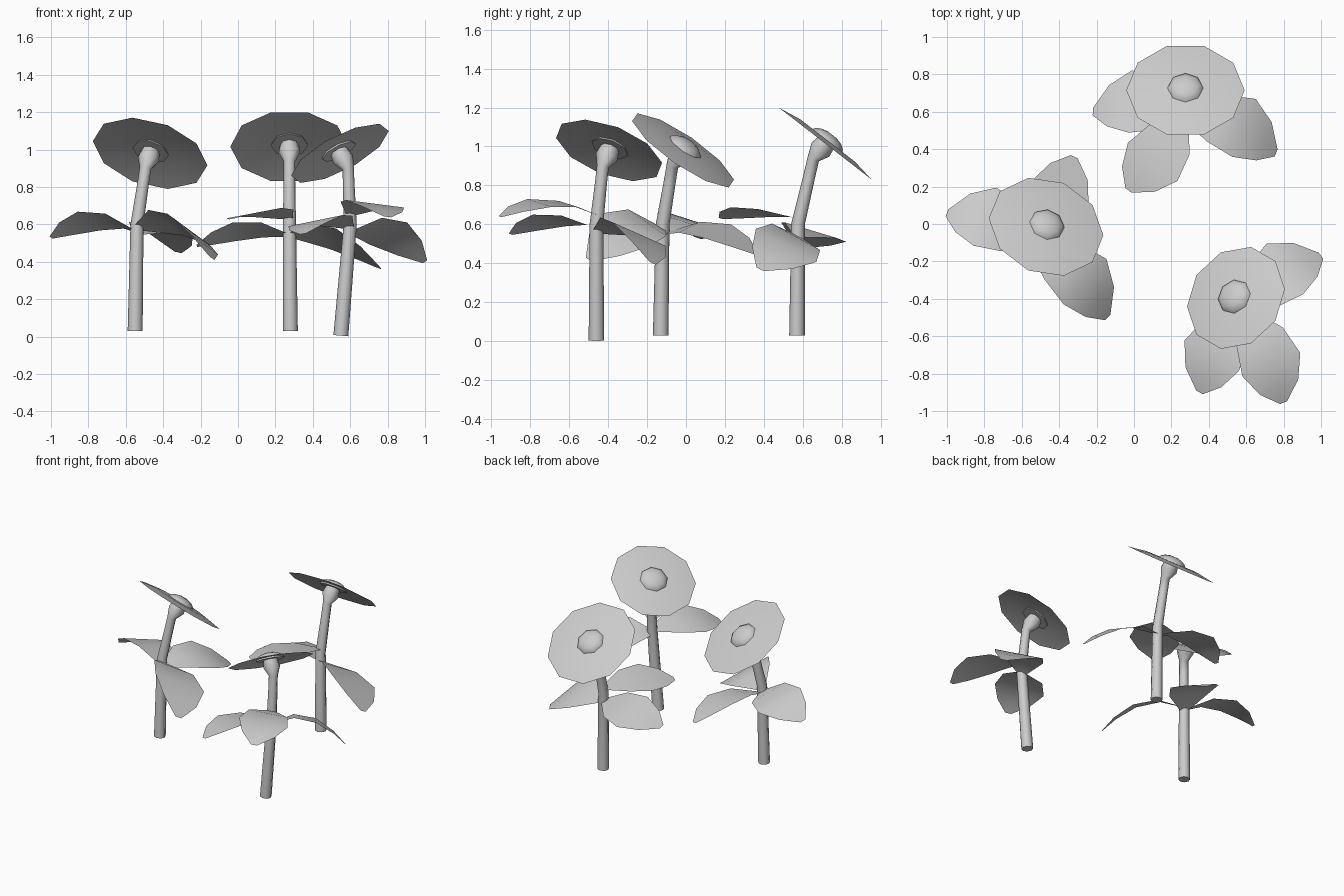
import bpy, math
from mathutils import Vector

if "Cube" in bpy.data.objects:
    bpy.data.objects.remove(bpy.data.objects["Cube"])


def finish(name, verts, faces, angle=50):
    me = bpy.data.meshes.new(name)
    me.from_pydata([tuple(v) for v in verts], [], faces)
    ob = bpy.data.objects.new(name, me)
    bpy.context.collection.objects.link(ob)
    bpy.ops.object.select_all(action='DESELECT')
    ob.select_set(True)
    bpy.context.view_layer.objects.active = ob
    bpy.ops.object.shade_smooth_by_angle(angle=math.radians(angle))
    return ob


def loft(rings, bottom=True):
    n = len(rings[0])
    verts = [v for r in rings for v in r]
    faces = [(k*n+i, k*n+(i+1) % n, (k+1)*n+(i+1) % n, (k+1)*n+i)
             for k in range(len(rings)-1) for i in range(n)]
    faces.append(tuple(range(len(verts)-n, len(verts))))
    if bottom:
        faces.append(tuple(range(n))[::-1])
    return verts, faces


def ring(center, axis, r, n):
    x = Vector((1, 0, 0))
    x = (x - axis * x.dot(axis)).normalized()
    y = axis.cross(x)
    return [center + r*(math.cos(math.tau*i/n)*x + math.sin(math.tau*i/n)*y)
            for i in range(n)]


# stem: tapered tube that bends into the flared calyx below the head
def stem(name, base, mid, head, n):
    neck = head - n*.1
    pts = [base, mid, mid.lerp(neck, .7), neck, head - n*.04, head + n*.01]
    rings = []
    for i, r in enumerate((.04, .035, .031, .031, .058, .05)):
        t = pts[min(i+1, 5)] - pts[max(i-1, 0)]
        rings.append(ring(pts[i], t.normalized(), r, 8))
    finish(name, *loft(rings))


# petals: thin, slightly domed ten-sided sheet
def petals(name, head, n, R):
    rings = [ring(head + n*h, n, R*f, 10) for f, h in ((1.02, 0), (.6, .02))]
    finish(name, *loft(rings, False))


# seed centre: low dome sitting on the petals
def centre(name, head, n):
    rings = []
    for k in range(4):
        a = math.radians(24*k)
        rings.append(ring(head + n*(.01 + .05*math.sin(a)), n, .1*math.cos(a), 8))
    finish(name, *loft(rings))


# leaf: arched sheet from the stem to its tip, with sideways skew and roll
def leaf(name, mid, drop, tip, skew, rise, roll, half=.167):
    b = mid + Vector((0, 0, drop))
    t = Vector(tip)
    d = t - b
    p = Vector((-d.y, d.x, 0)).normalized()
    s = p*half + Vector((0, 0, roll))
    verts, faces = [], []
    for u, w in ((0, .14), (.3, .8), (.6, 1), (.84, .66), (1, .12)):
        bulge = u*(1 - u)/.24
        c = b + d*u + (p*skew + Vector((0, 0, rise - drop*.4)))*bulge
        verts += [c - s*w, c, c + s*w]
    for k in range(4):
        for j in range(2):
            a = 3*k + j
            faces.append((a, a+3, a+4, a+1)[::-1])
    ob = finish(name, verts, faces)
    if sum(f.normal.z for f in ob.data.polygons) < 0:
        ob.data.flip_normals()


def flower(key, base, mid, head, lean, R, leaves):
    base, head = Vector(base), Vector(head)
    mid = Vector((*mid, .6))
    n = Vector((*lean, .8)).normalized()
    stem(key + "_stem", base, mid, head, n)
    petals(key + "_petals", head, n, R)
    centre(key + "_centre", head, n)
    for i, spec in enumerate(leaves):
        leaf(f"{key}_leaf_{i+1}", mid, *spec)


# each leaf: attachment offset, tip, skew, rise, roll
flower("left", (-.55, -.13, .03), (-.54, -.12), (-.47, -.015, .98), (.25, .55), .31,
       [(-.04, (-1, .06, .53), -.055, .06, .05),
        (-.02, (-.14, -.5, .42), .055, .08, -.085),
        (-.05, (-.32, .36, .45), -.015, .055, .035)])
flower("back", (.28, .57, .03), (.275, .575), (.275, .715, 1.015), (0, .62), .31,
       [(-.06, (-.22, .6, .485), -.065, .03, .05),
        (.03, (-.03, .18, .63), .01, .045, .025),
        (-.06, (.76, .38, .37), .06, .03, -.085)])
flower("right", (.55, -.46, .005), (.6, -.46), (.545, -.395, .98), (-.42, .31), .285,
       [(-.02, (.35, -.9, .55), -.04, .05, .03),
        (.05, (.8, -.955, .64), .015, .086, -.02),
        (-.04, (1, -.17, .4), .057, .07, -.06)])
